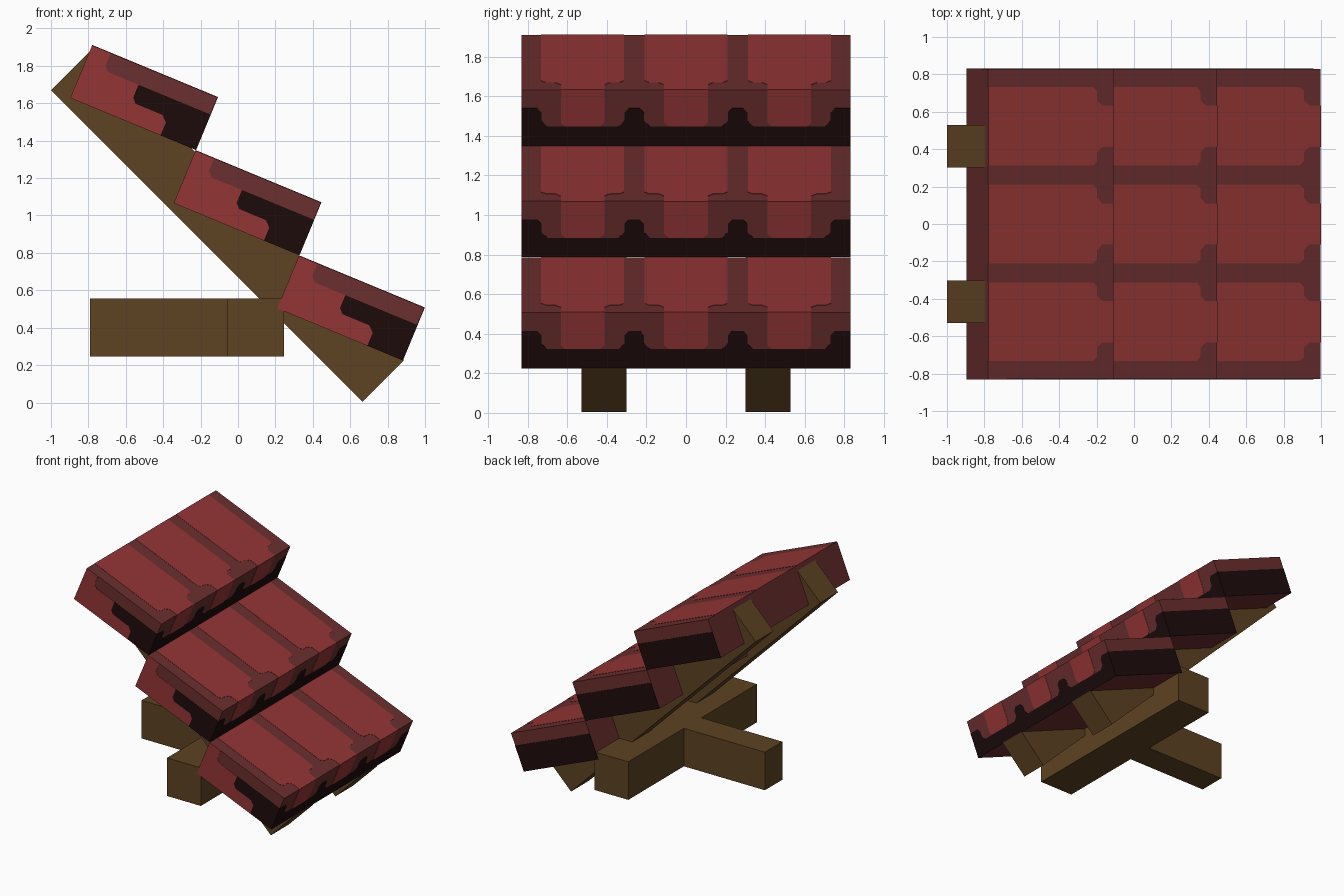
import bpy, bmesh, math
from mathutils import Vector, Matrix

if "Cube" in bpy.data.objects:
    bpy.data.objects.remove(bpy.data.objects["Cube"])


def material(name, rgb):
    def lin(c):
        c /= 255
        return c / 12.92 if c <= 0.04045 else ((c + 0.055) / 1.055) ** 2.4
    m = bpy.data.materials.new(name)
    m.diffuse_color = (*[lin(c) for c in rgb], 1)
    m.use_nodes = True
    m.node_tree.nodes["Principled BSDF"].inputs["Base Color"].default_value = m.diffuse_color
    return m


RED = material("tile red", (148, 53, 53))
MAROON = material("groove maroon", (107, 46, 46))
BLACK = material("undercut black", (29, 11, 11))
WOOD = material("wood brown", (93, 66, 34))


def finish(bm, name, mat, loc=(0, 0, 0), tilt=0):
    bmesh.ops.recalc_face_normals(bm, faces=bm.faces)
    me = bpy.data.meshes.new(name)
    bm.to_mesh(me)
    bm.free()
    me.materials.append(mat)
    ob = bpy.data.objects.new(name, me)
    ob.location = loc
    ob.rotation_euler = (0, math.radians(tilt), 0)
    bpy.context.collection.objects.link(ob)
    return ob


def box(name, size, center, mat, loc=(0, 0, 0), tilt=0):
    bm = bmesh.new()
    bmesh.ops.create_cube(bm, size=1, matrix=Matrix.Translation(center) @ Matrix.Diagonal((*size, 1)))
    return finish(bm, name, mat, loc, tilt)


def plate(bm, points, normal):
    """Thin painted plate just proud of a slab face."""
    n = Vector(normal)
    low = [bm.verts.new(Vector(p) - n * 0.001) for p in points]
    high = [bm.verts.new(Vector(p) + n * 0.002) for p in points]
    bm.faces.new(low[::-1])
    bm.faces.new(high)
    for i in range(len(points)):
        j = (i + 1) % len(points)
        bm.faces.new((low[i], low[j], high[j], high[i]))


L, H, W = 0.726, 0.305, 0.83      # slab length, thickness, half width
TILES = (-0.5225, 0, 0.5225)      # tile centre lines

# Half outlines and side outlines, as (distance down slope or y, depth)
TOP_HALF = [(0, .21), (.607, .21), (.63, .187), (.63, .14), (.66, .11), (L, .11)]
STEP = [(.31, .1), (.31, .175), (.335, .2), (.49, .2), (.522, .23), (.522, H)]
SIDE_RED = [(0, 0), (.108, 0), (.108, .075), (.135, .1)] + STEP + [(0, H)]
SIDE_BLACK = STEP + [(L, H), (L, .1)]
BUMP = [(-.08, .2), (-.05, .17), (-.05, .125), (-.028, .1),
        (.028, .1), (.05, .125), (.05, .17), (.08, .2)]


def slab(index, x, z):
    place = ((x, 0, z), 22.5)
    box(f"roof_slab_{index}", (L, 2 * W, H), (L / 2, 0, -H / 2), MAROON, *place)

    # Red faces: tile tops, tile noses and the near side panel
    bm = bmesh.new()
    for c in TILES:
        outline = TOP_HALF + [(u, -y) for u, y in reversed(TOP_HALF)]
        plate(bm, [(u, c + y, 0) for u, y in outline], (0, 0, 1))
        nose = [(-.11, 0), (.11, 0), (.11, .178), (.088, .2), (-.088, .2), (-.11, .178)]
        plate(bm, [(L, c + y, -w) for y, w in nose], (1, 0, 0))
    plate(bm, [(u, -W, -w) for u, w in SIDE_RED], (0, -1, 0))
    finish(bm, f"red_tile_faces_{index}", RED, *place)

    # Black faces: notched lower lip, near side step and far side band
    bm = bmesh.new()
    lip = [(-W, .1)] + [(y - .78, w) for y, w in BUMP[4:]]
    for c in (-.261, .261):
        lip += [(c + y, w) for y, w in BUMP]
    lip += [(.78 + y, w) for y, w in BUMP[:4]] + [(W, .1), (W, H), (-W, H)]
    plate(bm, [(L, y, -w) for y, w in lip], (1, 0, 0))
    plate(bm, [(u, -W, -w) for u, w in SIDE_BLACK], (0, -1, 0))
    plate(bm, [(0, W, -.1), (L, W, -.1), (L, W, -H), (0, W, -H)], (0, 1, 0))
    finish(bm, f"black_undercut_{index}", BLACK, *place)


# Three stepped roof slabs
for i in range(3):
    slab(i + 1, -0.78 + 0.553 * i, 1.91 - 0.5625 * i)

# Pair of sloping rafters
for side, y in (("front", -0.415), ("back", 0.415)):
    box(f"rafter_{side}", (2.357, 0.228, 0.311), (2.357 / 2, 0, 0.311 / 2), WOOD, (-1.0, y, 1.6705), 45)

# Horizontal supports: cross beam and the strut behind it
box("cross_beam", (0.305, 2 * W - 0.002, 0.31), (0.0925, 0, 0.4), WOOD)
box("rear_strut", (0.74, 0.225, 0.31), (-0.42, 0, 0.4), WOOD)
